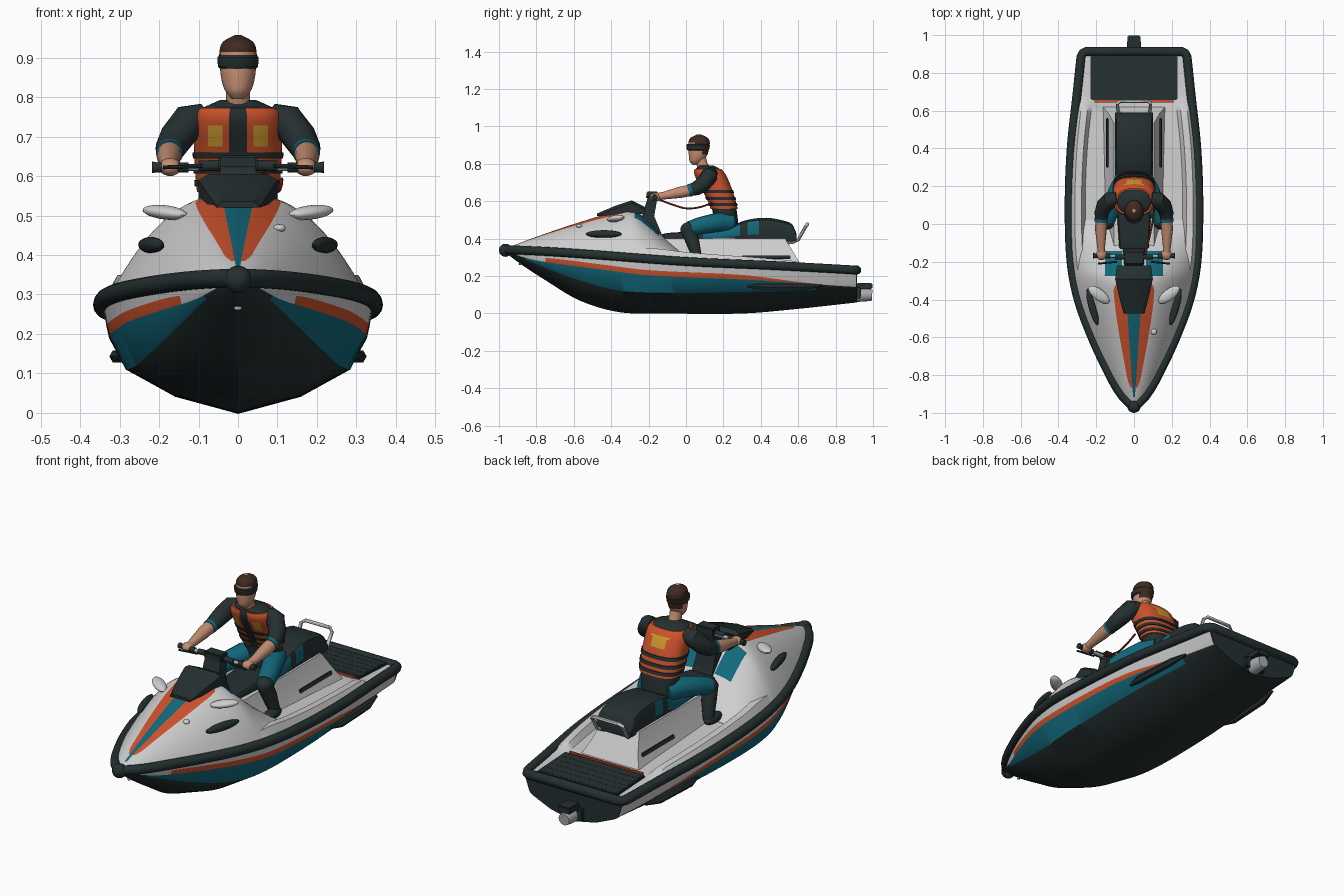
import bpy, bmesh, math
from mathutils import Vector, Matrix, Euler

cube = bpy.data.objects.get("Cube")
if cube:
    bpy.data.objects.remove(cube, do_unlink=True)


def material(name, *rgb):
    m = bpy.data.materials.new(name)
    m.use_nodes = True
    m.diffuse_color = (*rgb, 1)
    m.node_tree.nodes["Principled BSDF"].inputs["Base Color"].default_value = (*rgb, 1)
    return m


white = material("white", .62, .62, .62)
black = material("dark_rubber", .018, .029, .03)
teal = material("teal", .006, .14, .2)
orange = material("orange", .62, .085, .025)
skin = material("skin", .55, .27, .17)
brown = material("brown_hair", .05, .023, .014)
yellow = material("yellow", .65, .33, .03)
red = material("dark_red", .3, .03, .015)
metal = material("grey_metal", .4, .42, .43)


def finish(name, bm, mats):
    bmesh.ops.recalc_face_normals(bm, faces=bm.faces)
    mesh = bpy.data.meshes.new(name)
    bm.to_mesh(mesh)
    bm.free()
    for m in mats:
        mesh.materials.append(m)
    ob = bpy.data.objects.new(name, mesh)
    bpy.context.collection.objects.link(ob)
    bpy.ops.object.select_all(action='DESELECT')
    ob.select_set(True)
    bpy.context.view_layer.objects.active = ob
    bpy.ops.object.shade_smooth_by_angle(angle=math.radians(35))
    return ob


def loft(name, rings, mats, rule=None):
    """Skin closed rings; rule(column, centre) picks the material slot."""
    bm = bmesh.new()
    rows = [[bm.verts.new(p) for p in ring] for ring in rings]
    n = len(rows[0])
    for a, b in zip(rows, rows[1:]):
        for j in range(n):
            k = (j + 1) % n
            f = bm.faces.new((a[j], a[k], b[k], b[j]))
            if rule:
                f.material_index = rule(j, f.calc_center_median())
    bm.faces.new(rows[0])
    bm.faces.new(rows[-1])
    return finish(name, bm, mats)


def tube(name, pts, radii, mat, sides=14):
    pts = [Vector(p) for p in pts]
    if not isinstance(radii, (list, tuple)):
        radii = [radii] * len(pts)
    ref = Vector((0, 0, 1))
    if abs((pts[-1] - pts[0]).normalized().z) > .8:
        ref = Vector((0, 1, 0))
    rings = []
    for i, (p, r) in enumerate(zip(pts, radii)):
        d = (pts[min(i + 1, len(pts) - 1)] - pts[max(i - 1, 0)]).normalized()
        u = ref.cross(d).normalized()
        v = d.cross(u)
        angles = [math.tau * k / sides for k in range(sides)]
        rings.append([p + (u * math.cos(a) + v * math.sin(a)) * r for a in angles])
    return loft(name, rings, [mat])


def box(name, loc, size, mat, rot=(0, 0, 0), bevel=.005):
    bm = bmesh.new()
    bmesh.ops.create_cube(bm, size=1, matrix=Matrix.Diagonal((*size, 1)))
    bmesh.ops.bevel(bm, geom=bm.edges[:], offset=bevel, segments=2, affect='EDGES')
    bm.transform(Matrix.LocRotScale(Vector(loc), Euler(rot), None))
    return finish(name, bm, [mat])


def blob(name, loc, size, mat, rot=(0, 0, 0)):
    bm = bmesh.new()
    bmesh.ops.create_uvsphere(bm, u_segments=20, v_segments=12, radius=1)
    bm.transform(Matrix.LocRotScale(Vector(loc), Euler(rot), Vector(size)))
    return finish(name, bm, [mat])


def track(*p):
    """Smooth curve through (position, value) pairs."""
    def slope(k):
        a, b = p[max(k - 1, 0)], p[min(k + 1, len(p) - 1)]
        return (b[1] - a[1]) / (b[0] - a[0])

    def f(t):
        t = min(max(t, p[0][0]), p[-1][0])
        i = max(k for k in range(len(p) - 1) if p[k][0] <= t)
        h = p[i + 1][0] - p[i][0]
        s = (t - p[i][0]) / h
        w = s * s * (3 - 2 * s)
        return (p[i][1] * (1 - w) + p[i + 1][1] * w
                + h * s * (1 - s) * ((1 - s) * slope(i) - s * slope(i + 1)))
    return f


def span(a, b, n):
    return [a + (b - a) * i / n for i in range(n + 1)]


def mirrored(half):
    """Complete a half section whose last point lies on the centre line."""
    return half + [(-x, y, z) for x, y, z in reversed(half[:-1])]


# Hull lines along the length
width = track((-.965, .012), (-.9, .07), (-.8, .128), (-.6, .222), (-.4, .295), (-.2, .333),
              (.1, .343), (.4, .332), (.7, .3), (.92, .277))
rail_z = track((-.965, .342), (-.75, .332), (-.5, .315), (0, .278), (.5, .255), (.92, .232))
keel_z = track((-.965, .325), (-.88, .262), (-.755, .18), (-.57, .07), (-.355, .007), (-.1, 0),
               (.3, 0), (.6, .025), (.92, .06))
chine_z = track((-.965, .33), (-.84, .28), (-.65, .205), (-.46, .145), (-.3, .115), (0, .11), (.92, .13))
teal_z = track((-.965, .334), (-.84, .292), (-.7, .268), (-.45, .235), (-.2, .204), (.3, .182), (.66, .158), (.92, .14))
orange_z = track((-.965, .337), (-.84, .304), (-.7, .293), (-.45, .262), (-.2, .232), (.3, .206), (.66, .163), (.92, .15))


def hull_ring(y):
    w, r, c, k = width(y), rail_z(y), chine_z(y), keel_z(y)
    cx = .83 * w
    side = [(cx + (w - cx) * max((z - c) / (r - c), 0) ** .45, y, z) for z in (r, orange_z(y), teal_z(y), c)]
    return mirrored(side + [(cx * .56, y, k + (c - k) * .38), (0, y, k)])


def hull_paint(j, c):
    band = min(j, 9 - j)
    if band == 1:
        return 1 if -.76 < c.y < .66 else 0
    if band == 2:
        return 2 if -.85 < c.y < .7 else 3
    return 0 if band == 0 or j == 10 else 3


hull = loft("hull", [hull_ring(y) for y in span(-.965, .91, 70)], [white, orange, teal, black], hull_paint)
loft("transom_panel", [[(x, y, z - .012 * (z > .2)) for x, _, z in hull_ring(.91)] for y in (.908, .915)], [black])

# Front cowl with painted stripes
cowl_z = track((-.965, .348), (-.8, .41), (-.6, .478), (-.4, .537), (-.28, .553), (-.2, .49), (-.13, .42), (-.05, .35), (.02, .285))
teal_x = track((-.965, .002), (-.9, .006), (-.35, .04), (-.25, .03))
stripe_x = track((-.965, .004), (-.88, .013), (-.82, .035), (-.35, .108), (-.28, .07), (0, .06))


def cowl_ring(y):
    w, r, o = width(y), rail_z(y), stripe_x(y)
    o = min(o, w * .6)
    edge = o + (w - o) * .45
    xs = [w + (edge - w) * s for s in span(0, 1, 8)] + [edge + (o - edge) * s for s in span(.25, 1, 3)]
    xs += [min(teal_x(y), o * .7), 0]
    return mirrored([(x, y, r + (cowl_z(y) - r) * (1 - (x / w) ** 2.5)) for x in xs])


def cowl_paint(j, c):
    col = min(j, 27 - j) if j < 28 else 0
    if c.y < -.3:
        if col >= 13 or j in (13, 14):
            return 1 if c.y > -.92 else 0
        return 2 if col == 12 and -.86 < c.y else 0
    return 1 if 8 <= col <= 11 and -.27 < c.y < -.14 else 0


def cowl_columns(j, c):
    n = len(cowl_ring(0))
    half = (n - 1) // 2
    col = min(j, 2 * half - 1 - j) if j < 2 * half else 0
    from_centre = half - 1 - col
    if j == n - 1:
        return 0
    if c.y < -.3:
        if from_centre == 0:
            return 1 if c.y > -.92 else 0
        return 2 if from_centre == 1 and c.y > -.86 else 0
    return 1 if 2 <= from_centre <= 4 and -.27 < c.y < -.14 else 0


loft("front_cowl", [cowl_ring(y) for y in span(-.965, .02, 60)], [white, teal, orange], cowl_columns)

# Aft deck with raised side walls and foot wells
wall = track((-.36, .005), (-.22, .055), (0, .05), (.55, .032), (.62, .022), (.66, .006), (.92, .005))


def deck_ring(y):
    w, r = width(y), rail_z(y)
    h = r + wall(y)
    return mirrored([(w, y, r), (w - .03, y, h), (w - .065, y, h), (w - .085, y, r + .004), (0, y, r + .004)])


loft("aft_deck", [deck_ring(y) for y in span(-.36, .91, 40)], [white])

# Rubber rail around the whole hull
half_rail = [(width(y), y, rail_z(y)) for y in span(-.955, .885, 44)]
half_rail += [(.27, .905, .232), (.255, .913, .232), (0, .913, .232)]
tube("rubber_rail", half_rail[::-1] + [(-x, y, z) for x, y, z in half_rail], .024, black)
blob("bow_bumper", (0, -.965, .338), (.035, .035, .035), black)
blob("bow_eye", (0, -.885, .265), (.01, .01, .006), metal)

# Rear platform
box("rear_mat", (0, .775, .247), (.46, .235, .014), black, (-.05, 0, 0))
for i in range(5):
    box("mat_slat", (0, .69 + i * .043, .256 - i * .0022), (.44, .034, .006), black, (-.05, 0, 0), .002)
box("rear_stripe", (0, .65, .258), (.42, .012, .012), orange, bevel=.002)

# Seat pedestal and seat
def slab(hw, y0, y1, z):
    return [(-hw, y0, z), (hw, y0, z), (hw, y1, z), (-hw, y1, z)]


loft("seat_pedestal", [slab(.165, -.2, .62, .25), slab(.135, -.2, .585, .31), slab(.105, -.2, .53, .4)], [white])
seat_z = track((-.17, .41), (-.1, .43), (.1, .44), (.22, .452), (.3, .493), (.42, .512), (.52, .497), (.57, .475), (.59, .43))


def seat_ring(y):
    t = seat_z(y)
    hw = .1 if y > .2 else .075 + .025 * max(y + .17, 0) / .37
    section = ((.9, 0), (1, .3), (1, .7), (.92, .9), (.7, 1), (0, 1))
    return mirrored([(hw * x, y, .385 + (t - .385) * z) for x, z in section])


loft("seat", [seat_ring(y) for y in span(-.17, .59, 38)], [black, teal],
     lambda j, c: int(min(j, 9 - j) in (1, 2) and (.08 < c.y < .3 or .33 < c.y < .39)))
tube("grab_handle", [(.045, .54, .378), (.07, .57, .38), (.085, .6, .395), (.088, .64, .465), (.07, .65, .478),
                     (-.07, .65, .478), (-.088, .64, .465), (-.085, .6, .395), (-.07, .57, .38), (-.045, .54, .378)],
     .009, white, 10)

# Dash visor, steering column and handlebar
visor = [(-.475, .055, .525, .535), (-.38, .08, .53, .575), (-.29, .1, .535, .605), (-.22, .09, .53, .57)]
loft("dash_visor", [[(-w, y, a), (w, y, a), (w, y, b - .015), (w * .75, y, b), (-w * .75, y, b), (-w, y, b - .015)]
                    for y, w, a, b in visor], [black])
loft("steering_column", [slab(.06, -.26, -.12, .4), slab(.05, -.235, -.17, .52), slab(.045, -.2, -.15, .635)], [black])
box("handlebar_pad", (0, -.18, .635), (.1, .06, .035), black)
tube("handlebar", [(-.14, -.17, .622), (.14, -.17, .622)], .009, metal)

for s in (1, -1):
    # Fittings on each side of the craft
    side = "left" if s > 0 else "right"
    tube(side + "_grip", [(s * .125, -.17, .622), (s * .205, -.168, .622), (s * .217, -.167, .622)], [.013, .013, .015], black)
    tube(side + "_inner_bar", [(0, -.175, .63), (s * .1, -.175, .625)], .014, black)
    tube(side + "_lever", [(s * .09, -.2, .625), (s * .19, -.21, .622)], .005, black, 8)
    blob(side + "_mirror", (s * .185, -.375, .508), (.068, .03, .018), white, (0, -s * .1, s * .65))
    blob(side + "_vent", (s * .22, -.44, .425), (.02, .1, .021), black, (0, s * .7, -s * .27))
    tube(side + "_sponson", [(s * .3, .33, .145), (s * .308, .4, .143), (s * .296, .64, .143), (s * .28, .73, .15)],
         [.006, .018, .018, .006], black, 6)
    box(side + "_pedestal_vent", (s * .141, .43, .3), (.012, .26, .02), black, (0, -s * .4, 0), .003)

    # Arms
    tube(side + "_sleeve", [(s * .085, .135, .75), (s * .125, .125, .737), (s * .158, .095, .695), (s * .172, .055, .668), (s * .173, .025, .66)],
         [.035, .046, .043, .038, .033], black)
    tube(side + "_cuff", [(s * .173, .03, .661), (s * .174, .012, .657)], [.035, .034], teal)
    tube(side + "_forearm", [(s * .173, .03, .66), (s * .175, -.03, .648), (s * .174, -.12, .63), (s * .172, -.15, .625)],
         [.031, .031, .021, .02], skin)
    blob(side + "_hand", (s * .172, -.162, .623), (.028, .03, .023), skin)

    # Legs
    tube(side + "_thigh", [(s * .05, .24, .485), (s * .085, .17, .488), (s * .125, .07, .468), (s * .142, .02, .452)],
         [.05, .052, .046, .042], teal)
    blob(side + "_knee", (s * .143, .015, .447), (.042, .045, .042), black)
    tube(side + "_shin", [(s * .145, .01, .445), (s * .155, .035, .385), (s * .17, .06, .3)], [.038, .037, .026], black)
    blob(side + "_shoe", (s * .175, .03, .3), (.03, .065, .025), black)

# Filler cap and jet nozzle
blob("filler_cap", (.105, -.57, .468), (.016, .016, .01), white)
box("jet_cover", (0, .955, .147), (.07, .085, .032), black)
tube("jet_nozzle", [(0, .9, .1), (0, .965, .1), (0, .995, .098)], [.04, .036, .03], metal)
box("jet_bracket", (0, .92, .11), (.12, .03, .06), black)

# Rider's body
lean = track((.46, .215), (.555, .205), (.65, .172), (.74, .13), (.79, .11))
chest_x = track((.46, .085), (.56, .1), (.66, .107), (.75, .105), (.775, .088), (.79, .05))
chest_y = track((.46, .07), (.56, .068), (.66, .076), (.74, .08), (.775, .065), (.79, .04))


def oval(cy, z, rx, ry, power=2.0, n=48):
    def bend(v):
        return math.copysign(abs(v) ** (2 / power), v)
    return [(rx * bend(math.cos(math.tau * i / n)), cy + ry * bend(math.sin(math.tau * i / n)), z) for i in range(n)]


def body_ring(z, grow=0):
    return oval(lean(z), z, chest_x(z) + grow, chest_y(z) + grow, 2.6)


def vest_paint(j, c):
    x = abs(c.x)
    if c.y < lean(c.z):
        if x < .018:
            return 1
        return 2 if .045 < x < .075 and .675 < c.z < .73 else 0
    return 2 if x < .046 and .69 < c.z < .745 else 0


loft("shirt", [body_ring(z, -.003) for z in span(.45, .792, 20)], [black])
loft("life_vest", [body_ring(z, .004) for z in span(.56, .772, 24)], [orange, black, yellow], vest_paint)
for z in (.582, .615, .652):
    loft("vest_belt", [body_ring(z + d, .008) for d in (-.008, .008)], [black])

# Rider's head
tube("neck", [(0, .1, .765), (0, .085, .8), (0, .075, .845)], [.034, .03, .03], skin)
head_x = track((.795, .014), (.815, .032), (.845, .042), (.88, .046), (.915, .047), (.94, .038), (.957, .008))
head_y = track((.795, .014), (.815, .036), (.845, .049), (.88, .054), (.915, .057), (.94, .045), (.957, .01))
head_c = track((.795, .048), (.845, .064), (.915, .07), (.957, .07))
loft("head", [oval(head_c(z), z, head_x(z), head_y(z)) for z in span(.795, .957, 30)], [skin, brown],
     lambda j, c: int(c.z > .915 or (c.y > .085 and c.z > .85) or (c.y > .05 and c.z > .905)))
loft("goggles", [oval(head_c(z) - .004, z, head_x(z) + g, head_y(z) + g + .001)
                 for z, g in ((.872, .001), (.877, .005), (.9, .005), (.905, .001))], [black, brown],
     lambda j, c: int(c.y > .09))

# Safety cord
cord_z = track((-.16, .615), (-.08, .585), (0, .562), (.08, .57), (.16, .6))
tube("safety_cord", [(.06 + .05 * math.sin((y + .16) * 5), y, cord_z(y)) for y in span(-.16, .14, 16)], .005, red, 8)
